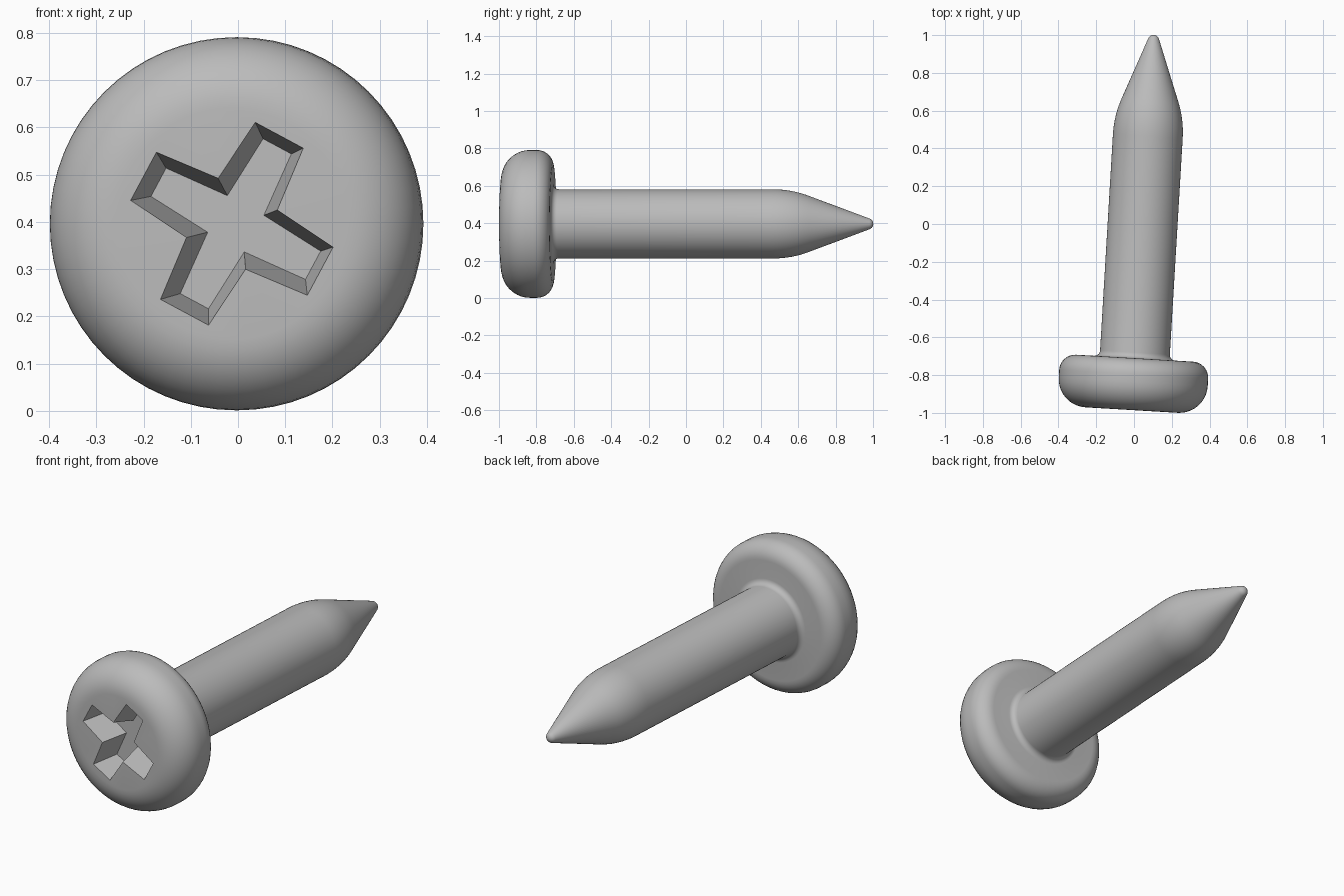
import bpy, bmesh
from math import sin, cos, pi, radians
from mathutils import Matrix, Vector

cube = bpy.data.objects.get("Cube")
if cube:
    bpy.data.objects.remove(cube, do_unlink=True)

SEGMENTS = 64


def arc(r, s, radius, start, end, steps):
    """Profile points (radius, distance along the axis) on a circular arc."""
    angles = [radians(start + (end - start) * i / steps) for i in range(steps + 1)]
    return [(r + radius * cos(a), s + radius * sin(a)) for a in angles]


def bend(p, q, t, steps):
    """Quadratic curve from p to t with control point q."""
    pts = []
    for i in range(steps + 1):
        u = i / steps
        pts.append(tuple(a * (1 - u) ** 2 + 2 * b * u * (1 - u) + c * u * u
                         for a, b, c in zip(p, q, t)))
    return pts


def cross(bm, reach, half_tip, half_root, depth, turn):
    """Loop of vertices outlining a four-armed slot."""
    outline = [(reach, -half_tip), (reach, half_tip), (half_root, half_root)]
    verts = []
    for arm in range(4):
        spin = Matrix.Rotation(turn + arm * pi / 2, 2)
        for p in outline:
            x, z = spin @ Vector(p)
            verts.append(bm.verts.new((x, depth, z)))
    return verts


def bridge(bm, a, b):
    n = len(a)
    for i in range(n):
        bm.faces.new((a[i], a[(i + 1) % n], b[(i + 1) % n], b[i]))


def loop_edges(bm, loop):
    return [bm.edges.get((v, loop[i - 1])) for i, v in enumerate(loop)]


# Profile: rounded head, root fillet, shank, curved shoulder, rounded point
profile = arc(0.245, 0.15, 0.15, -90, 0, 10)
profile += arc(0.31, 0.19, 0.085, 0, 90, 8)
profile += arc(0.215, 0.305, 0.03, 270, 180, 5)
profile += bend((0.185, 1.45), (0.185, 1.555), (0.148, 1.65), 8)
profile += arc(0, 1.96, 0.03, 21, 75, 4)

bm = bmesh.new()
rings = []
for r, s in profile:
    rings.append([bm.verts.new((r * cos(2 * pi * i / SEGMENTS), s,
                                r * sin(2 * pi * i / SEGMENTS)))
                  for i in range(SEGMENTS)])
for a, b in zip(rings, rings[1:]):
    bridge(bm, a, b)
tip = bm.verts.new((0, 1.99, 0))
last = rings[-1]
for i in range(SEGMENTS):
    bm.faces.new((last[i], last[(i + 1) % SEGMENTS], tip))

# Cross recess with sloping walls and a flat floor
turn = radians(61.8)
rim = cross(bm, 0.2126, 0.0578, 0.0711, 0, turn)
floor = cross(bm, 0.186, 0.034, 0.044, 0.14, turn)
bridge(bm, rim, floor)
bm.faces.new(floor)

# Flat face of the head around the recess
bmesh.ops.triangle_fill(bm, use_beauty=True, normal=(0, -1, 0),
                        edges=loop_edges(bm, rings[0]) + loop_edges(bm, rim))
bmesh.ops.recalc_face_normals(bm, faces=bm.faces)

mesh = bpy.data.meshes.new("screw")
bm.to_mesh(mesh)
bm.free()
screw = bpy.data.objects.new("screw", mesh)
bpy.context.collection.objects.link(screw)
screw.location = (-0.013, -0.985, 0.396)
screw.rotation_euler.z = radians(-3.4)

# Plain grey metal
grey = bpy.data.materials.new("grey metal")
grey.use_nodes = True
colour = (0.5, 0.5, 0.5, 1)
grey.diffuse_color = colour
grey.node_tree.nodes["Principled BSDF"].inputs["Base Color"].default_value = colour
mesh.materials.append(grey)

bpy.context.view_layer.objects.active = screw
screw.select_set(True)
bpy.ops.object.shade_smooth_by_angle(angle=radians(30))
